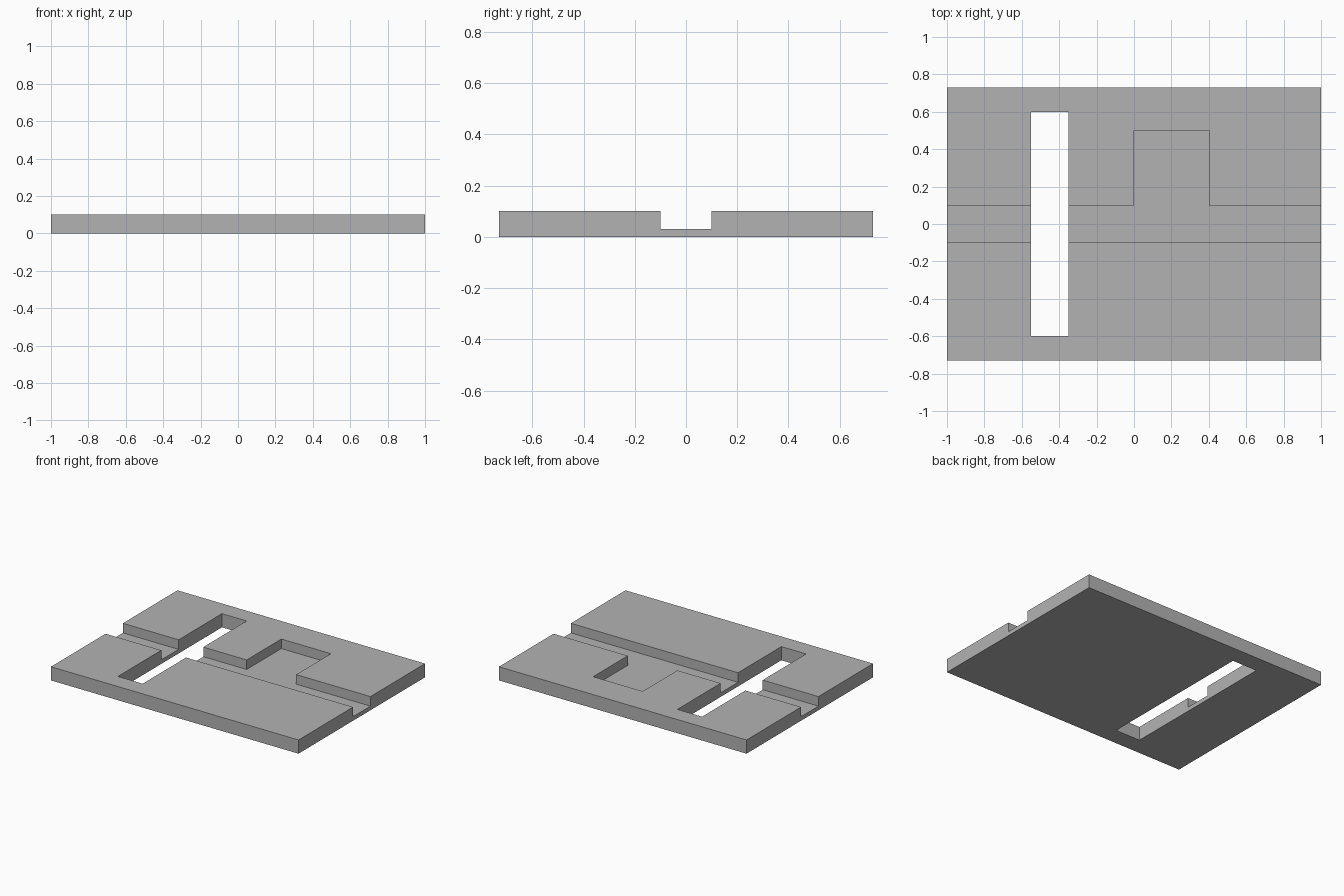
import bpy
import bmesh

old = bpy.data.objects.get("Cube")
if old:
    bpy.data.objects.remove(old, do_unlink=True)

# Single plain grey
grey = bpy.data.materials.new("plain grey")
grey.use_nodes = True
colour = (0.45, 0.45, 0.45, 1)
grey.diffuse_color = colour
grey.node_tree.nodes["Principled BSDF"].inputs["Base Color"].default_value = colour


def prism(name, outline, bottom, top):
    """Extrude an outline in the ground plane between two heights."""
    bm = bmesh.new()
    base = bm.faces.new([bm.verts.new((x, y, bottom)) for x, y in outline])
    grown = bmesh.ops.extrude_face_region(bm, geom=[base])["geom"]
    verts = [v for v in grown if isinstance(v, bmesh.types.BMVert)]
    bmesh.ops.translate(bm, verts=verts, vec=(0, 0, top - bottom))
    bmesh.ops.recalc_face_normals(bm, faces=bm.faces)
    mesh = bpy.data.meshes.new(name)
    bm.to_mesh(mesh)
    bm.free()
    mesh.materials.append(grey)
    obj = bpy.data.objects.new(name, mesh)
    bpy.context.collection.objects.link(obj)
    return obj


def rectangle(x0, x1, y0, y1):
    return [(x0, y0), (x1, y0), (x1, y1), (x0, y1)]


def cut(target, cutter):
    """Subtract the cutter, then discard it."""
    cutter.hide_render = True
    mod = target.modifiers.new(cutter.name, "BOOLEAN")
    mod.operation = "DIFFERENCE"
    mod.solver = "EXACT"
    mod.object = cutter
    bpy.context.view_layer.objects.active = target
    bpy.ops.object.modifier_apply(modifier=mod.name)
    bpy.data.objects.remove(cutter, do_unlink=True)


# Flat base plate
plate = prism("base_plate", rectangle(-1, 1, -0.73, 0.73), 0, 0.1)

# Shallow channel across the plate, with a square pocket on its back side
channel = [(-1.1, -0.1), (1.1, -0.1), (1.1, 0.1), (0.4, 0.1),
           (0.4, 0.5), (0, 0.5), (0, 0.1), (-1.1, 0.1)]
cut(plate, prism("channel_cutter", channel, 0.03, 0.2))

# Long slot right through the plate
cut(plate, prism("slot_cutter", rectangle(-0.55, -0.35, -0.6, 0.6), -0.1, 0.3))
